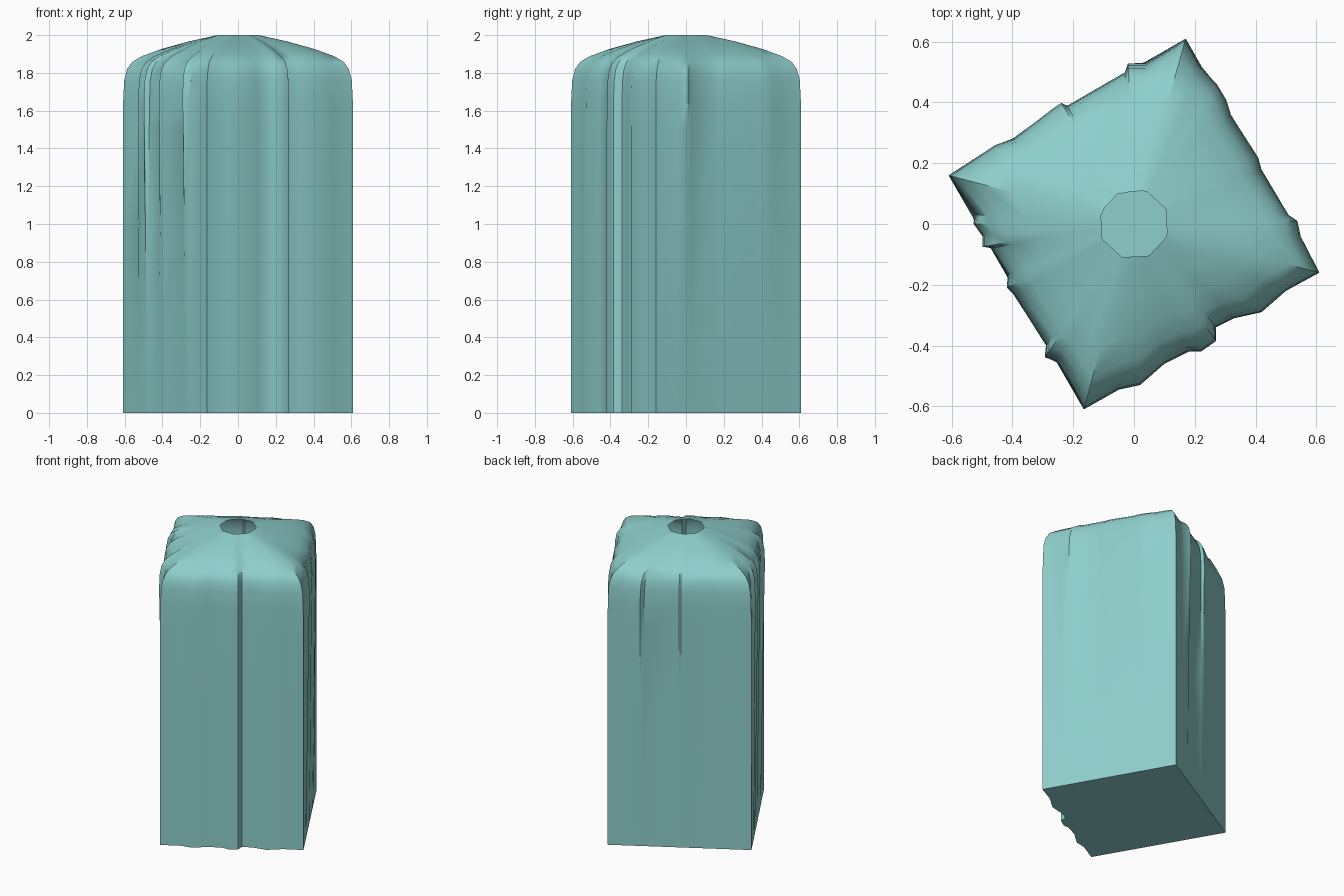
import bpy, bmesh, math
from mathutils import Vector

if "Cube" in bpy.data.objects:
    bpy.data.objects.remove(bpy.data.objects["Cube"])

# Pleated outline of the draped cover, one list per side, each starting at a corner
SIDES = [
    [(.17, .61), (.22, .52), (.275, .46), (.305, .41), (.32, .36), (.41, .22),
     (.42, .18), (.51, .03), (.54, .01), (.55, -.04)],
    [(.61, -.16), (.50, -.22), (.42, -.29), (.33, -.31), (.27, -.34), (.27, -.385),
     (.22, -.42), (.18, -.42), (.10, -.46), (.02, -.53), (-.05, -.545)],
    [(-.165, -.61), (-.20, -.54), (-.255, -.455), (-.295, -.44), (-.29, -.40), (-.40, -.23),
     (-.42, -.21), (-.415, -.17), (-.47, -.08), (-.50, -.075), (-.50, -.04), (-.53, 0), (-.52, .03)],
    [(-.61, .16), (-.46, .26), (-.40, .28), (-.27, .38), (-.24, .40), (-.22, .39),
     (-.03, .50), (-.02, .53), (.04, .53), (.10, .565)],
]
FRONT_RIGHT = 1     # the only side whose pleats reach the ground

outline, base = [], []
for i, side in enumerate(SIDES):
    a = Vector(side[0])
    b = Vector(SIDES[(i + 1) % 4][0])
    d = (b - a).normalized()
    for p in side:
        p = Vector(p)
        outline.append(p)
        base.append(p if i == FRONT_RIGHT else a + d * (p - a).dot(d))


def rim_point(p):
    """Point on the eight-sided neck opening in the direction of p."""
    step = math.tau / 8
    ang = math.atan2(p.y, p.x)
    local = (ang - math.radians(25)) % step - step / 2
    r = .116 * math.cos(step / 2) / math.cos(local)
    return Vector((r * math.cos(ang), r * math.sin(ang)))


# Rows: (share of distance from neck to wall, height, pleat depth)
ROWS = [(1, 0, 0), (1, .5, .25), (1, 1.0, .5), (1, 1.5, .8), (.995, 1.66, 1), (.985, 1.76, 1),
        (.955, 1.82, 1), (.90, 1.858, .9), (.80, 1.888, .7), (.6, 1.925, .4), (.3, 1.967, .2), (0, 2, 0)]

bm = bmesh.new()
rings = []
for share, z, pleat in ROWS:
    ring = []
    for p, q in zip(outline, base):
        wall = q.lerp(p, pleat) if share > .95 else q.lerp(p, max(pleat, .3))
        xy = rim_point(wall).lerp(wall, share)
        ring.append(bm.verts.new((xy.x, xy.y, z)))
    rings.append(ring)

n = len(outline)
for lo, hi in zip(rings, rings[1:]):
    for i in range(n):
        j = (i + 1) % n
        bm.faces.new((lo[j], lo[i], hi[i], hi[j]))
# Flat closed underside; the neck stays open
bm.faces.new(rings[0])
bmesh.ops.recalc_face_normals(bm, faces=bm.faces)
bottom = min(bm.faces, key=lambda f: f.calc_center_median().z)
if bottom.normal.z > 0:
    bmesh.ops.reverse_faces(bm, faces=bm.faces)

mesh = bpy.data.meshes.new("draped_cover")
bm.to_mesh(mesh)
bm.free()
cover = bpy.data.objects.new("draped_cover", mesh)
bpy.context.collection.objects.link(cover)

teal = bpy.data.materials.new("pale_teal")
teal.diffuse_color = (.27, .62, .60, 1)
teal.use_nodes = True
teal.node_tree.nodes["Principled BSDF"].inputs["Base Color"].default_value = teal.diffuse_color
mesh.materials.append(teal)

bpy.context.view_layer.objects.active = cover
cover.select_set(True)
bpy.ops.object.shade_smooth_by_angle(angle=math.radians(35))
